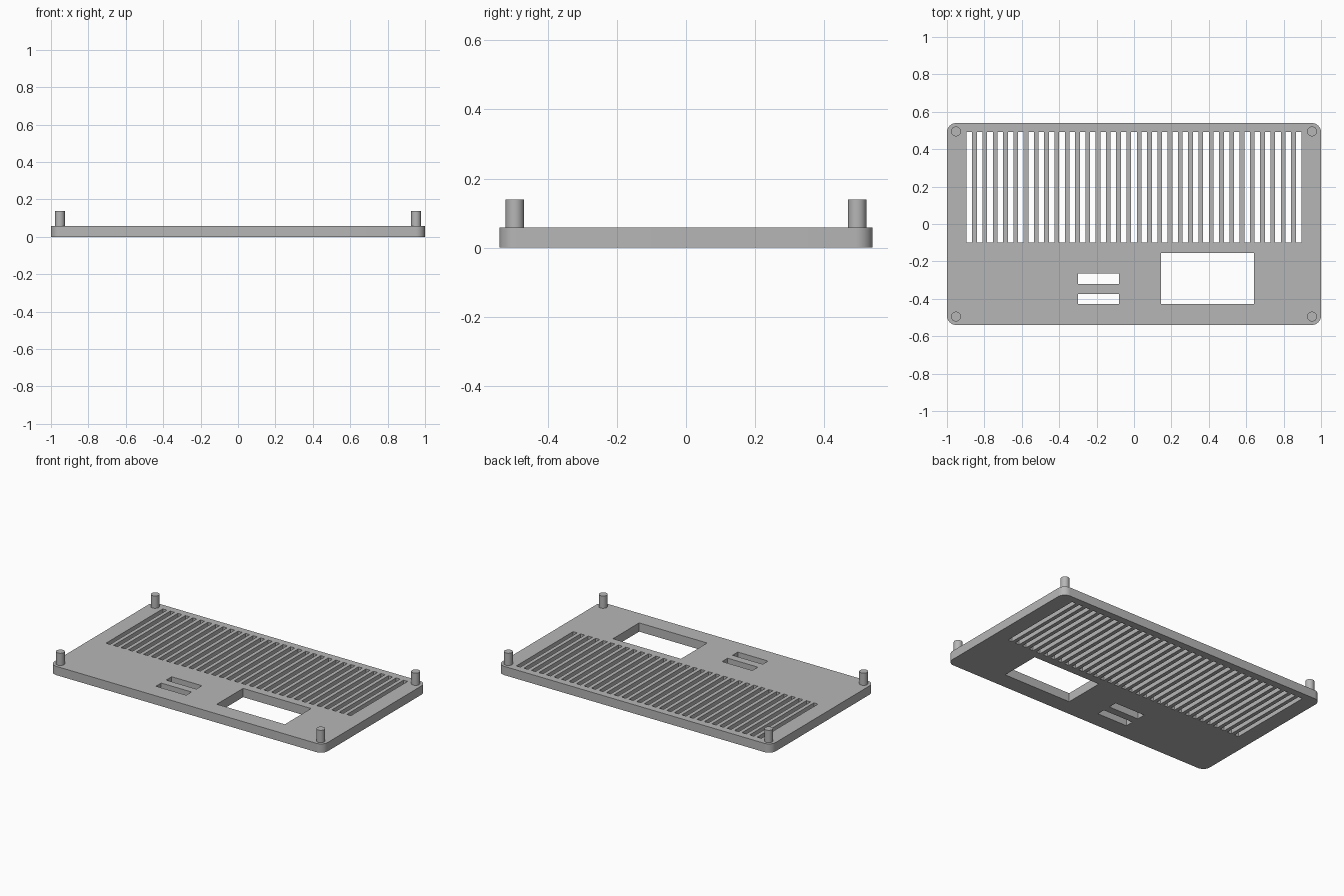
import bpy, bmesh
from math import sin, cos, pi

if "Cube" in bpy.data.objects:
    bpy.data.objects.remove(bpy.data.objects["Cube"])

HALF_X, HALF_Y, THICK, RADIUS = 1.0, 0.54, 0.058, 0.05
PEG_X, PEG_Y, PEG_R, PEG_TOP = 0.952, 0.495, 0.0265, 0.139
SLOTS, SLOT_W, SLOT_SPAN = 33, 0.03, 0.895

grey = bpy.data.materials.new("plain grey")
grey.use_nodes = True
colour = (0.47, 0.47, 0.47, 1)
grey.diffuse_color = colour
grey.node_tree.nodes["Principled BSDF"].inputs["Base Color"].default_value = colour


def add_loop(curve, points):
    spline = curve.splines.new('POLY')
    spline.points.add(len(points) - 1)
    for p, (x, y) in zip(spline.points, points):
        p.co = (x, y, 0, 1)
    spline.use_cyclic_u = True


def rectangle(x0, x1, y0, y1):
    return [(x0, y0), (x1, y0), (x1, y1), (x0, y1)]


def finish(name, bm):
    bmesh.ops.recalc_face_normals(bm, faces=bm.faces)
    mesh = bpy.data.meshes.new(name)
    bm.to_mesh(mesh)
    bm.free()
    mesh.materials.append(grey)
    obj = bpy.data.objects.new(name, mesh)
    bpy.context.collection.objects.link(obj)
    bpy.ops.object.select_all(action='DESELECT')
    obj.select_set(True)
    bpy.context.view_layer.objects.active = obj
    bpy.ops.object.shade_smooth_by_angle()
    return obj


# Plate outline with rounded corners
curve = bpy.data.curves.new("panel_profile", 'CURVE')
curve.dimensions = '2D'
curve.fill_mode = 'BOTH'
curve.extrude = THICK / 2
outline = []
for i, (sx, sy) in enumerate([(1, 1), (-1, 1), (-1, -1), (1, -1)]):
    for k in range(9):
        a = (i + k / 8) * pi / 2
        outline.append((sx * (HALF_X - RADIUS) + RADIUS * cos(a),
                        sy * (HALF_Y - RADIUS) + RADIUS * sin(a)))
add_loop(curve, outline)

# Row of vent slots
pitch = (2 * SLOT_SPAN - SLOT_W) / (SLOTS - 1)
for i in range(SLOTS):
    x = -SLOT_SPAN + i * pitch
    add_loop(curve, rectangle(x, x + SLOT_W, -0.10, 0.493))

# Display window and two small port openings
add_loop(curve, rectangle(0.145, 0.642, -0.428, -0.154))
add_loop(curve, rectangle(-0.30, -0.079, -0.322, -0.264))
add_loop(curve, rectangle(-0.30, -0.079, -0.428, -0.373))

# Turn the profile into the solid panel
source = bpy.data.objects.new("panel_profile", curve)
bpy.context.collection.objects.link(source)
bpy.context.view_layer.update()
flat = bpy.data.meshes.new_from_object(
    source.evaluated_get(bpy.context.evaluated_depsgraph_get()))
bm = bmesh.new()
bm.from_mesh(flat)
bpy.data.objects.remove(source)
bpy.data.meshes.remove(flat)
bpy.data.curves.remove(curve)
bmesh.ops.remove_doubles(bm, verts=bm.verts, dist=0.0001)
bmesh.ops.translate(bm, verts=bm.verts, vec=(0, 0, THICK / 2))
finish("panel", bm)

# Corner pegs
for x_name, sx in (("right", -1), ("left", 1)):
    for y_name, sy in (("front", -1), ("back", 1)):
        bm = bmesh.new()
        base = THICK - 0.01
        bmesh.ops.create_cone(bm, cap_ends=True, segments=32, radius1=PEG_R,
                              radius2=PEG_R, depth=PEG_TOP - base)
        bmesh.ops.translate(bm, verts=bm.verts,
                            vec=(sx * PEG_X, sy * PEG_Y, (PEG_TOP + base) / 2))
        finish(f"{y_name}_{x_name}_peg", bm)
